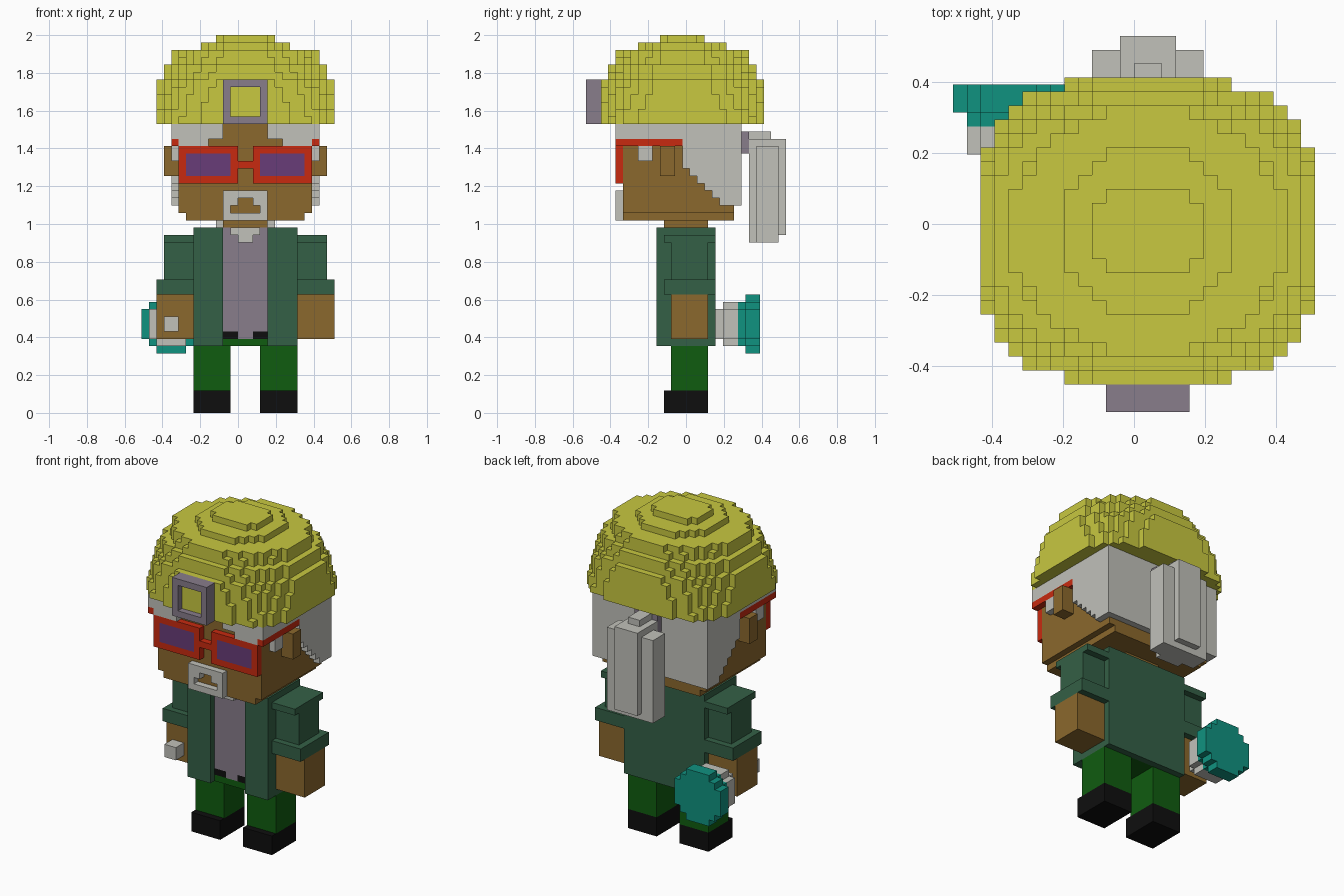
import bpy, bmesh

if "Cube" in bpy.data.objects:
    bpy.data.objects.remove(bpy.data.objects["Cube"])

V = 2 / 51  # one block of the model
H = 0.5     # the head sits half a block off the body grid in y


def material(name, r, g, b):
    m = bpy.data.materials.new(name)
    m.diffuse_color = (r, g, b, 1)
    m.use_nodes = True
    m.node_tree.nodes["Principled BSDF"].inputs["Base Color"].default_value = m.diffuse_color
    return m


YELLOW = material("helmet yellow", .578, .578, .051)
BROWN = material("skin brown", .258, .138, .026)
RED = material("glasses red", .578, .023, .005)
PURPLE = material("lens purple", .138, .045, .188)
GREY = material("mauve grey", .246, .205, .258)
WHITE = material("hair white", .533, .533, .491)
GREEN = material("jacket green", .034, .117, .061)
PANTS = material("trouser green", .005, .107, .005)
BLACK = material("boot black", .0045, .0045, .0045)
TEAL = material("teal", .005, .287, .216)

# Outward-facing quad of a unit cell for each direction
SIDES = {
    (1, 0, 0): [(1, 0, 0), (1, 1, 0), (1, 1, 1), (1, 0, 1)],
    (-1, 0, 0): [(0, 0, 0), (0, 0, 1), (0, 1, 1), (0, 1, 0)],
    (0, 1, 0): [(0, 1, 0), (0, 1, 1), (1, 1, 1), (1, 1, 0)],
    (0, -1, 0): [(0, 0, 0), (1, 0, 0), (1, 0, 1), (0, 0, 1)],
    (0, 0, 1): [(0, 0, 1), (1, 0, 1), (1, 1, 1), (0, 1, 1)],
    (0, 0, -1): [(0, 0, 0), (0, 1, 0), (1, 1, 0), (1, 0, 0)],
}


def build(name, mat, cells, dy=0.0):
    """Skin a set of block cells with only the exposed faces."""
    bm = bmesh.new()
    verts = {}
    for c in cells:
        for d, quad in SIDES.items():
            if tuple(a + b for a, b in zip(c, d)) in cells:
                continue
            face = []
            for q in quad:
                k = tuple(a + b for a, b in zip(c, q))
                if k not in verts:
                    verts[k] = bm.verts.new((k[0] * V, (k[1] + dy) * V, k[2] * V))
                face.append(verts[k])
            bm.faces.new(face)
    bmesh.ops.dissolve_limit(bm, angle_limit=0.01, verts=bm.verts[:], edges=bm.edges[:])
    me = bpy.data.meshes.new(name)
    bm.to_mesh(me)
    bm.free()
    me.materials.append(mat)
    ob = bpy.data.objects.new(name, me)
    bpy.context.collection.objects.link(ob)


def box(x0, x1, y0, y1, z0, z1):
    return {(x, y, z) for x in range(x0, x1) for y in range(y0, y1) for z in range(z0, z1)}


def boxes(*specs):
    return set().union(*(box(*s) for s in specs))


def mirror(cells):
    """Add the copy on the other side of x = 1, the figure's middle."""
    return cells | {(1 - x, y, z) for x, y, z in cells}


def disc(cx, cz, r, y0, y1):
    return {(x, y, z) for x, y, z in box(cx - r, cx + r, y0, y1, cz - r, cz + r)
            if (x + .5 - cx) ** 2 + (z + .5 - cz) ** 2 <= r * r + .5}


# Legs, boots and hips
build("trouser_legs", PANTS, mirror(box(3, 8, -2, 3, 3, 9)))
build("boots", BLACK, mirror(box(3, 8, -3, 3, 0, 3)))
build("hips", PANTS, box(-2, 4, -3, 3, 9, 10))
build("belt", BLACK, mirror(box(2, 4, -3, 3, 10, 11)))

# Jacket, open at the front over the shirt
build("jacket", GREEN, mirror(box(4, 8, -4, 4, 9, 25)) | box(-2, 4, 3, 4, 9, 25))
build("shirt", GREY, box(-2, 4, -3, 3, 11, 25) | box(0, 2, -3, 3, 10, 11))
build("collar", WHITE, boxes((-1, 3, -4, -3, 24, 25), (0, 2, -4, -3, 23, 24)))
build("neck", BROWN, box(-2, 4, -3, 3, 25, 26))

# Sleeves and hands
build("sleeves", GREEN, mirror(boxes(
    (8, 12, -3, 4, 23, 24), (8, 12, -2, 3, 18, 23), (8, 13, -3, 4, 16, 18))))
build("hands", BROWN, mirror(box(8, 13, -2, 3, 10, 16)))

# Hand tool with a round head behind the hand
build("tool_grip_front", WHITE, box(-10, -8, -4, -2, 11, 13))
build("tool_neck", WHITE, box(-10, -8, 3, 5, 11, 13) | disc(-9, 12, 2, 4, 5) | disc(-9, 12, 3, 5, 7))
build("tool_head", TEAL, disc(-9, 12, 3, 7, 8) | disc(-9, 12, 4, 8, 10))

# Head (cells below are offset by half a block in y)
build("head", BROWN, boxes((-7, 9, -9, 6, 26, 27), (-8, 10, -9, 6, 27, 39)), H)
build("ears", BROWN, mirror(box(10, 12, -4, -2, 32, 36)), H)

# Hair: stepped side panels, fringe and back
hair = boxes((10, 11, -10, 7, 37, 39), (4, 11, -10, -9, 37, 39), (6, 10, -10, -9, 36, 37),
             (10, 11, -7, -5, 34, 36), (1, 11, 6, 7, 28, 39))
for z in range(28, 37):
    hair |= box(10, 11, max(-1, 32 - z), 7, z, z + 1)
build("hair", WHITE, mirror(hair), H)
build("hair_tie", GREY, box(-1, 3, 7, 8, 35, 38), H)
build("ponytail", WHITE, boxes((-1, 3, 8, 12, 23, 37), (-3, 5, 9, 12, 23, 36),
                               (-1, 3, 12, 13, 24, 37), (0, 2, 8, 11, 37, 38)), H)

# Glasses
lens = mirror(box(3, 9, -10, -9, 32, 35))
frame = mirror(boxes((2, 10, -10, -9, 31, 36), (10, 11, -10, -1, 36, 37))) - lens
build("glasses_frame", RED, frame | box(0, 2, -10, -9, 33, 34), H)
build("glasses_lenses", PURPLE, lens, H)

# Beard ring around the mouth
build("beard", WHITE, box(-2, 4, -10, -9, 26, 30)
      - boxes((-1, 3, -10, -9, 27, 28), (0, 2, -10, -9, 28, 29)), H)

# Helmet: one rounded outline per layer (half width, half depth, roundness)
layers = [(12, 11, 3.0), (12, 11, 2.9), (12, 11, 2.7), (12, 11, 2.5), (12, 11, 2.3), (12, 11, 2.1),
          (11, 10, 2.3), (11, 10, 2.1), (10, 9, 2.1), (10, 9, 1.8), (6, 6, 2.2), (4, 3, 2.6)]
dome = set()
for i, (a, b, p) in enumerate(layers):
    for x, y, z in box(1 - a, 1 + a, -1 - b, b - 1, 39 + i, 40 + i):
        px, py = abs(x - .5), abs(y + 1.5)
        if (px / a) ** p + (py / b) ** p <= 1.02:
            dome.add((x, y, z))
build("helmet", YELLOW, dome, H)

# Helmet lamp
glass = box(-1, 3, -14, -12, 40, 44)
build("lamp_frame", GREY, box(-2, 4, -14, -12, 39, 45) - glass, H)
build("lamp_glass", YELLOW, box(-1, 3, -13, -11, 40, 44), H)
